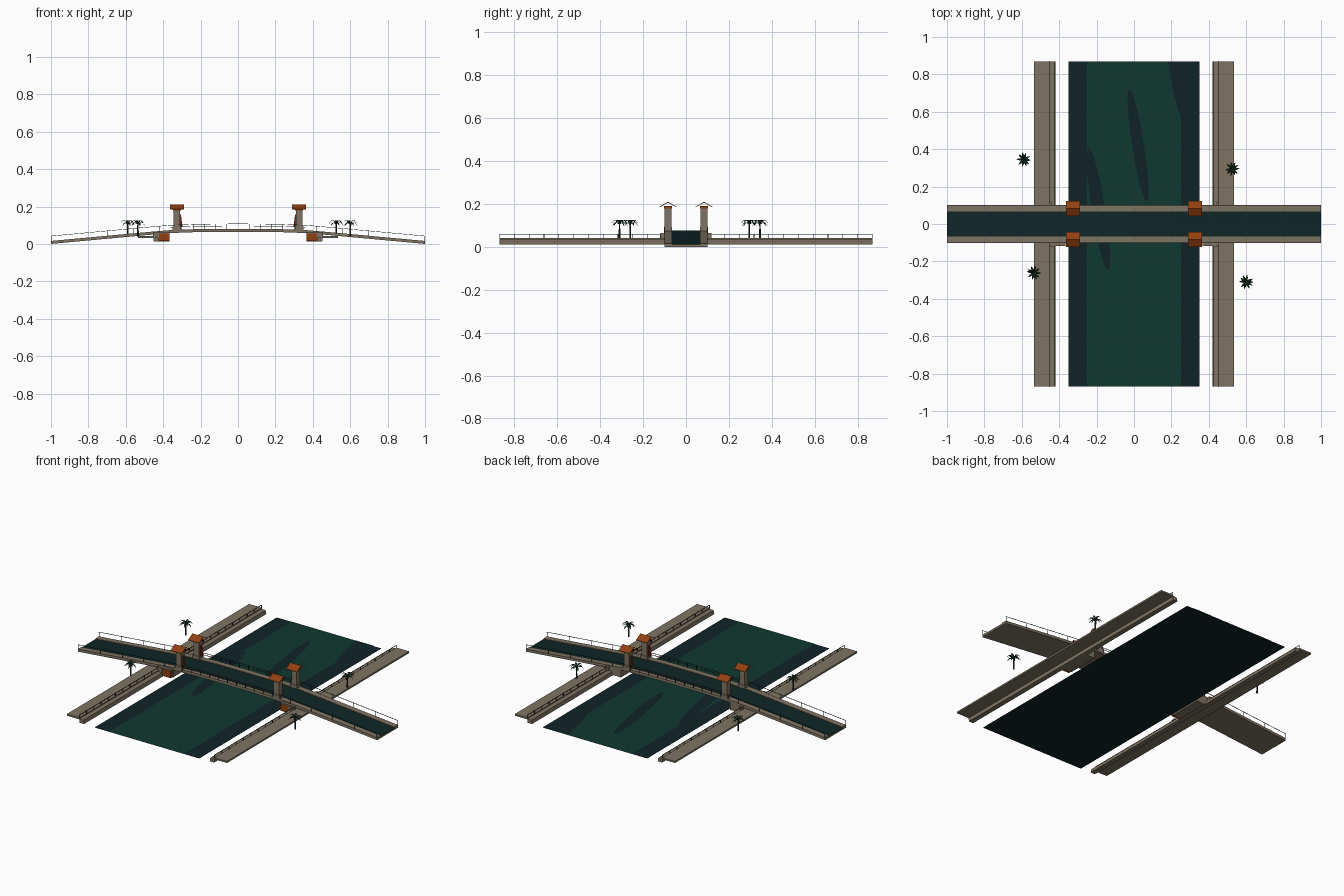
import bpy, bmesh, math, random
from mathutils import Vector

if "Cube" in bpy.data.objects:
    bpy.data.objects.remove(bpy.data.objects["Cube"])
random.seed(4)

def mat(name, c):
    m = bpy.data.materials.new(name)
    m.diffuse_color = (*c, 1)
    m.use_nodes = True
    m.node_tree.nodes["Principled BSDF"].inputs["Base Color"].default_value = m.diffuse_color
    return m

STONE = mat("stone", (.21, .175, .125))
ROAD = mat("asphalt", (.005, .019, .02))
WATER = mat("teal_water", (.005, .04, .03))
DEEP = mat("dark_water", (.005, .017, .019))
ORANGE = mat("orange_tile", (.28, .05, .006))
RED = mat("dark_red", (.16, .025, .01))
METAL = mat("dark_metal", (.012, .016, .016))
LEAF = mat("palm_green", (.012, .04, .016))
TRUNK = mat("palm_trunk", (.02, .022, .014))

def make(name, bm, m, fix=True):
    if fix:
        bmesh.ops.recalc_face_normals(bm, faces=bm.faces[:])
    me = bpy.data.meshes.new(name)
    bm.to_mesh(me)
    bm.free()
    me.materials.append(m)
    ob = bpy.data.objects.new(name, me)
    bpy.context.collection.objects.link(ob)
    return ob

def add_prism(bm, a, b):
    """Closed solid between two matching outlines."""
    va = [bm.verts.new(p) for p in a]
    vb = [bm.verts.new(p) for p in b]
    n = len(a)
    bm.faces.new(va)
    bm.faces.new(vb[::-1])
    for i in range(n):
        j = (i + 1) % n
        bm.faces.new((va[i], vb[i], vb[j], va[j]))

def add_box(bm, x0, x1, y0, y1, z0, z1):
    o = lambda z: [(x0, y0, z), (x1, y0, z), (x1, y1, z), (x0, y1, z)]
    add_prism(bm, o(z0), o(z1))

def box(name, m, *d):
    bm = bmesh.new()
    add_box(bm, *d)
    return make(name, bm, m)

def add_bar(bm, p, q, r):
    """Thin square bar from p to q."""
    p, q = Vector(p), Vector(q)
    d = (q - p).normalized()
    s = d.cross(Vector((1, 0, 0)) if abs(d.x) < .9 else Vector((0, 1, 0))).normalized()
    t = d.cross(s)
    k = [s * r + t * r, s * r - t * r, -s * r - t * r, -s * r + t * r]
    add_prism(bm, [p + v for v in k], [q + v for v in k])

# Bridge deck profile height
PTS = [(0, .077), (.2, .076), (.36, .070), (.5, .058), (1, .012)]
def deck_z(x):
    x = abs(x)
    for (a, za), (b, zb) in zip(PTS, PTS[1:]):
        if x <= b:
            return za + (zb - za) * (x - a) / (b - a)
    return PTS[-1][1]
XS = [-p[0] for p in PTS[:0:-1]] + [p[0] for p in PTS]

def ribbon(name, y0, y1, lo, hi, m):
    prof = [(x, deck_z(x) + hi) for x in XS] + [(x, deck_z(x) + lo) for x in XS[::-1]]
    bm = bmesh.new()
    add_prism(bm, [(x, y0, z) for x, z in prof], [(x, y1, z) for x, z in prof])
    return make(name, bm, m)

ribbon("bridge_slab", -.1, .1, -.012, -.002, STONE)
ribbon("road_surface", -.066, .066, -.002, 0, ROAD)

for side, s in (("front", -1), ("back", 1)):
    # Sidewalks and bridge railings
    y0, y1 = sorted((s * .066, s * .1))
    ribbon("sidewalk_" + side, y0, y1, -.002, .004, STONE)
    bm = bmesh.new()
    y = s * .1
    for h in (.019, .03):
        for a, b in zip(XS, XS[1:]):
            if h > .02 or abs(a + b) / 2 < .36:
                add_bar(bm, (a, y, deck_z(a) + h), (b, y, deck_z(b) + h), .0011)
    posts = [i * .06 for i in range(-5, 6)] + [k * x for k in (-1, 1) for x in (.42, .56, .7, .85, .998)]
    for x in posts:
        add_bar(bm, (x, y, deck_z(x)), (x, y, deck_z(x) + .03), .0011)
    make("bridge_railing_" + side, bm, METAL)

# Gate towers with gabled tile roofs
for sx in (-1, 1):
    for sy in (-1, 1):
        cx, cy = sx * .327, sy * .084
        bm = bmesh.new()
        add_box(bm, cx - .018, cx + .018, cy - .017, cy + .017, .064, .186)
        add_box(bm, cx - .022, cx + .022, cy - .019, cy + .019, .064, .092)
        make("tower_body", bm, STONE)
        box("tower_capital", ORANGE, cx - .021, cx + .021, cy - .019, cy + .019, .178, .190)
        prof = [(-.04, .187), (0, .210), (.04, .187), (.04, .184), (0, .206), (-.04, .184)]
        bm = bmesh.new()
        add_prism(bm, [(cx - .037, cy + y, z) for y, z in prof],
                  [(cx + .037, cy + y, z) for y, z in prof])
        make("tower_roof", bm, ORANGE)
        bm = bmesh.new()
        xa = cx - sx * .018
        o = lambda y: [(xa, y, .09), (xa - sx * .012, y, .092),
                       (xa - sx * .005, y, .15), (xa, y, .16)]
        add_prism(bm, o(cy - .007), o(cy + .007))
        make("tower_bracket", bm, RED)

# Banks, abutments, embankment railings
for sx in (-1, 1):
    prof = [(.535, .042), (.45, .042), (.45, .036), (.425, .034), (.42, .012),
            (.45, .012), (.452, .032), (.535, .032)]
    bm = bmesh.new()
    add_prism(bm, [(sx * x, -.87, z) for x, z in prof], [(sx * x, .87, z) for x, z in prof])
    make("river_bank", bm, STONE)
    bm = bmesh.new()
    for s in (-1, 1):
        add_bar(bm, (sx * .452, s * .11, .058), (sx * .452, s * .87, .058), .0013)
        for i in range(12):
            y = s * (.11 + i * .069)
            add_bar(bm, (sx * .452, y, .04), (sx * .452, y, .058), .0014)
    make("bank_railing", bm, METAL)
    x0, x1 = sorted((sx * .365, sx * .445))
    box("abutment", STONE, x0, x1, -.1, .1, .014, .06)
    # Orange panel with stone surround, front side only
    bm = bmesh.new()
    add_box(bm, x0, x1, -.116, -.1, .056, .064)
    a, b = sorted((sx * .422, sx * .445))
    add_box(bm, a, b, -.122, -.1, .014, .06)
    make("panel_surround", bm, STONE)
    a, b = sorted((sx * .367, sx * .422))
    box("abutment_panel", ORANGE, a, b, -.118, -.1, .016, .057)
    a, b = sorted((sx * .44, sx * .455))
    for s in (-1, 1):
        y0, y1 = sorted((s * .1, s * .118))
        box("end_post", STONE, a, b, y0, y1, .04, .064)

# River: dark base, lighter channel, dark ripple streaks
def plane(name, m, pts, z):
    bm = bmesh.new()
    f = bm.faces.new([bm.verts.new((x, y, z)) for x, y in pts])
    f.normal_update()
    if f.normal.z < 0:
        f.normal_flip()
    return make(name, bm, m, False)

rect = lambda w: [(-w, -.87), (w, -.87), (w, .87), (-w, .87)]
plane("river_edge", DEEP, rect(.35), .010)
plane("river_channel", WATER, rect(.25), .0115)
for cx, cy, half, w in ((.022, .42, .305, .032), (-.19, .08, .33, .036), (.25, .82, .32, .06)):
    t = math.radians(99)
    pts = []
    for i in range(28):
        a = i * math.tau / 28
        u, v = half * math.cos(a), w * math.sin(a)
        x, y = cx + u * math.cos(t) - v * math.sin(t), cy + u * math.sin(t) + v * math.cos(t)
        pts.append((x, min(y, .87 - i * 1e-6)))
    plane("ripple", DEEP, pts, .0125)

# Palm trees
def palm(px, py):
    bm = bmesh.new()
    ring = lambda r, z: [(px + r * math.cos(k * math.tau / 6), py + r * math.sin(k * math.tau / 6), z)
                         for k in range(6)]
    add_prism(bm, ring(.005, .04), ring(.0035, .108))
    make("palm_trunk", bm, TRUNK)
    bm = bmesh.new()
    for k in range(10):
        a = k * math.tau / 10 + random.uniform(-.2, .2)
        up = .02 if k % 2 else .008
        d, s = Vector((math.cos(a), math.sin(a), 0)), Vector((-math.sin(a), math.cos(a), 0))
        prev = None
        for r, z, w in ((0, .106, .002), (.013, .106 + up, .006), (.026, .105 + up, .005), (.038, .092 + up, .0006)):
            c = Vector((px, py, z)) + d * r
            cur = [bm.verts.new(c + s * w - Vector((0, 0, .002))), bm.verts.new(c),
                   bm.verts.new(c - s * w - Vector((0, 0, .002)))]
            if prev:
                for i in (0, 1):
                    bm.faces.new((prev[i], prev[i + 1], cur[i + 1], cur[i]))
            prev = cur
    make("palm_fronds", bm, LEAF)

for p in ((-.59, .345), (.525, .295), (-.535, -.26), (.6, -.31)):
    palm(*p)
